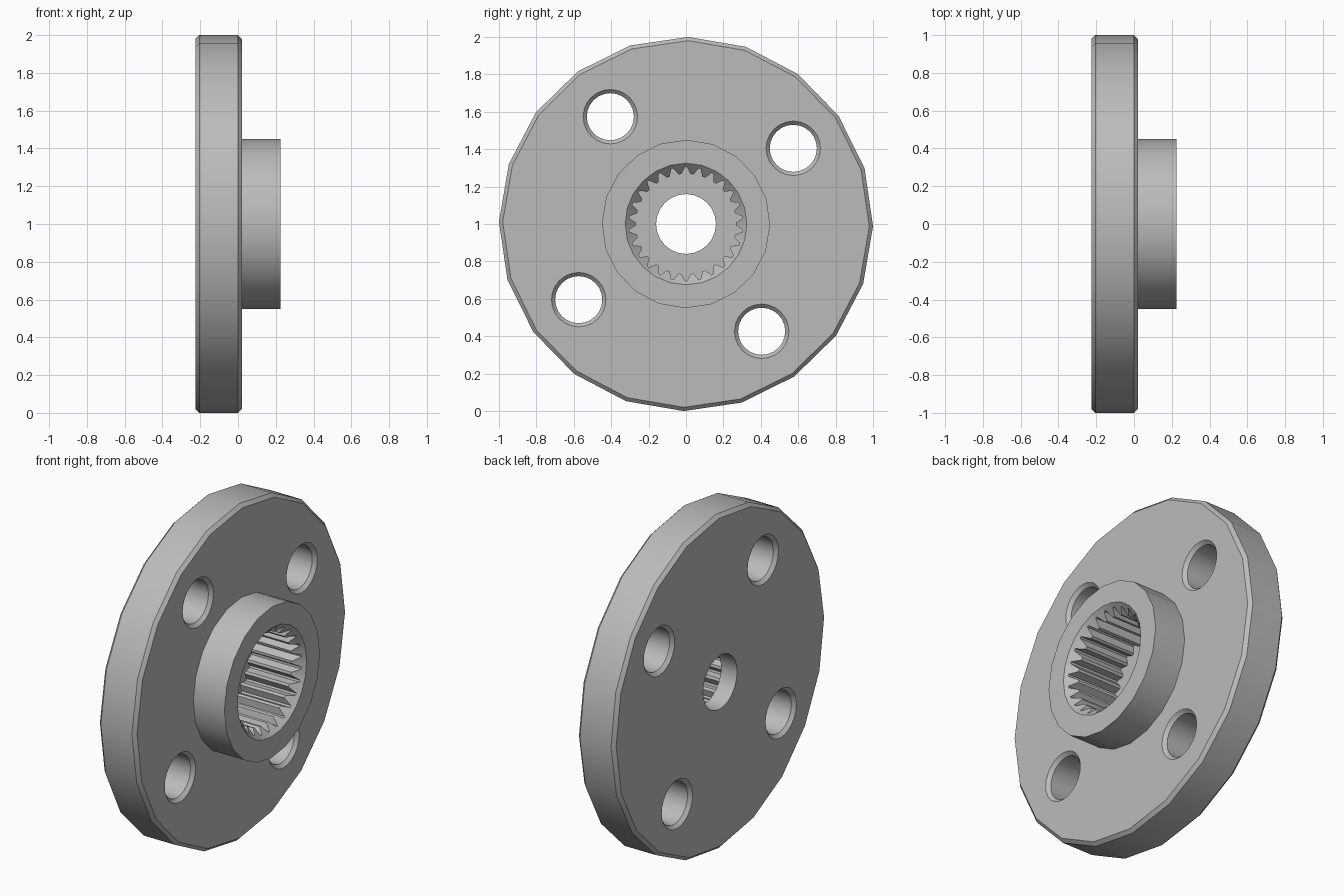
import bpy, bmesh
from math import cos, sin, pi, radians

if "Cube" in bpy.data.objects:
    bpy.data.objects.remove(bpy.data.objects["Cube"])

grey = bpy.data.materials.new("plain grey")
grey.use_nodes = True
grey.diffuse_color = (0.5, 0.5, 0.5, 1)
grey.node_tree.nodes["Principled BSDF"].inputs["Base Color"].default_value = (0.5, 0.5, 0.5, 1)


def loft(name, sections, y=0, z=1):
    """Solid along x; each section is (x, [(radius, angle), ...])."""
    bm = bmesh.new()
    rings = [[bm.verts.new((x, y + r * cos(a), z + r * sin(a))) for r, a in pts]
             for x, pts in sections]
    n = len(rings[0])
    for lower, upper in zip(rings, rings[1:]):
        for i in range(n):
            j = (i + 1) % n
            bm.faces.new((lower[i], lower[j], upper[j], upper[i]))
    bm.faces.new(rings[0])
    bm.faces.new(rings[-1])
    bmesh.ops.recalc_face_normals(bm, faces=bm.faces)
    mesh = bpy.data.meshes.new(name)
    bm.to_mesh(mesh)
    bm.free()
    mesh.materials.append(grey)
    obj = bpy.data.objects.new(name, mesh)
    bpy.context.collection.objects.link(obj)
    return obj


def turned(name, profile, sides, offset=0, **place):
    """Solid of revolution from (x, radius) points."""
    return loft(name, [(x, [(r, offset + 2 * pi * i / sides) for i in range(sides)])
                       for x, r in profile], **place)


# Flange disc with chamfered rim, and the raised hub
flange = turned("flange_with_hub",
                [(-0.225, 0.98), (-0.205, 1), (0, 1), (0.02, 0.98), (0.02, 0.45), (0.225, 0.45)],
                20, radians(-0.7))
cutters = []

# Four bolt holes, countersunk on both sides
for k in range(4):
    a = radians(35.2 + 90 * k)
    cutters.append(turned("bolt_hole_cutter",
                          [(-0.245, 0.165), (-0.205, 0.126), (0, 0.126), (0.04, 0.165)],
                          24, y=0.702 * cos(a), z=1 + 0.702 * sin(a)))

# Through hole and the tapered mouth of the bore
cutters.append(turned("through_hole_cutter", [(-0.3, 0.16), (0, 0.16)], 24))
cutters.append(turned("mouth_cutter", [(0.155, 0.255), (0.245, 0.345)], 24))

# Splined socket: pointed grooves between teeth
teeth = 26
star = []
for i in range(teeth):
    for shift, r in ((-0.38, 0.268), (-0.08, 0.305), (0.08, 0.305), (0.38, 0.268)):
        star.append((r, pi / 2 + 2 * pi * (i + shift) / teeth))
cutters.append(loft("spline_cutter", [(-0.12, star), (0.3, star)]))

bpy.context.view_layer.objects.active = flange
for cutter in cutters:
    cut = flange.modifiers.new("cut", "BOOLEAN")
    cut.operation = "DIFFERENCE"
    cut.solver = "EXACT"
    cut.object = cutter
    bpy.ops.object.modifier_apply(modifier=cut.name)
    bpy.data.objects.remove(cutter)

bpy.ops.object.select_all(action="DESELECT")
flange.select_set(True)
bpy.ops.object.shade_smooth_by_angle(angle=radians(30))
